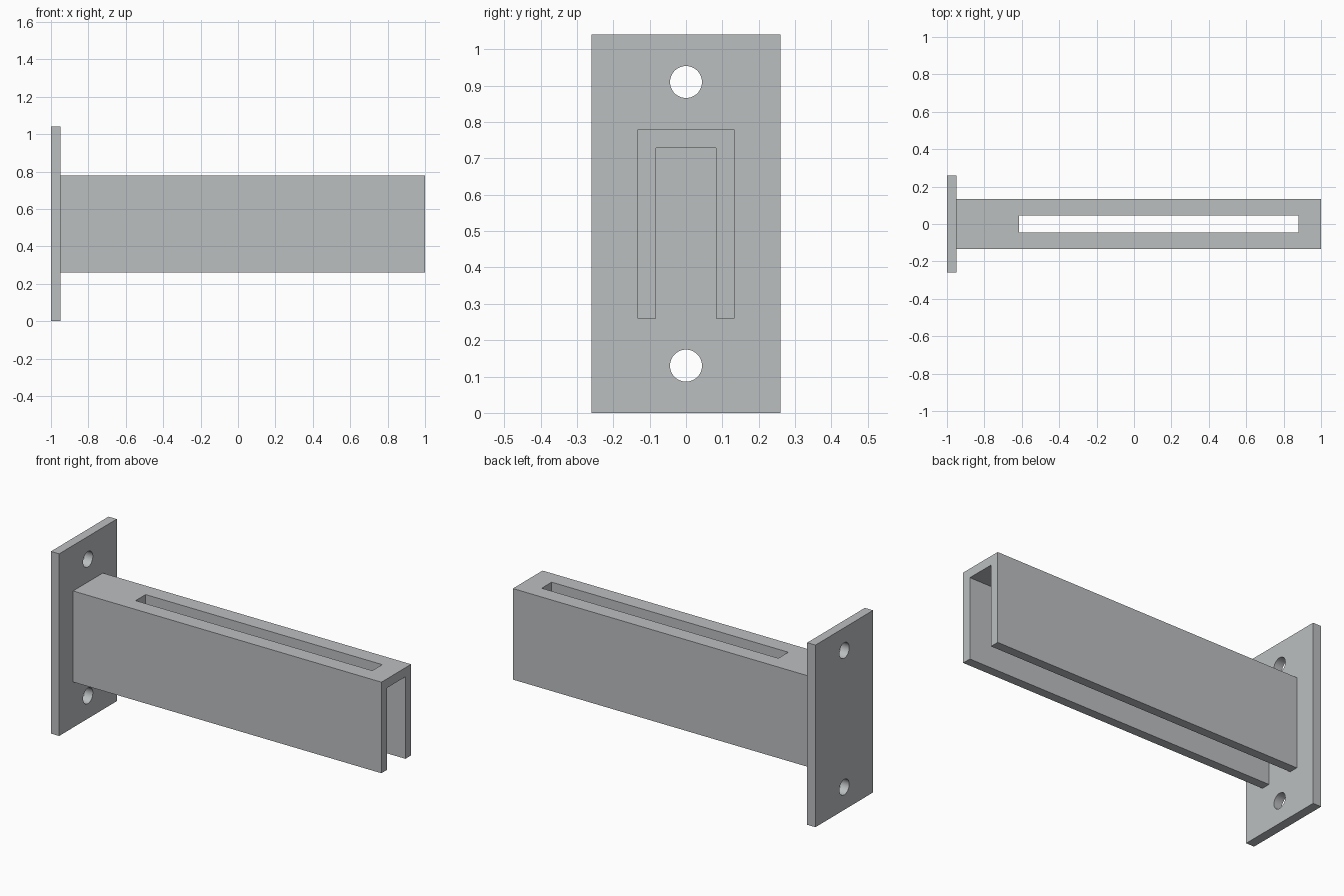
import bpy
import bmesh
from mathutils import Matrix, Vector

default = bpy.data.objects.get("Cube")
if default:
    bpy.data.objects.remove(default, do_unlink=True)

steel = bpy.data.materials.new("light grey steel")
steel.use_nodes = True
GREY = (0.50, 0.52, 0.53, 1)
steel.diffuse_color = GREY
steel.node_tree.nodes["Principled BSDF"].inputs["Base Color"].default_value = GREY


def make_object(name, bm):
    bmesh.ops.recalc_face_normals(bm, faces=bm.faces)
    mesh = bpy.data.meshes.new(name)
    bm.to_mesh(mesh)
    bm.free()
    mesh.materials.append(steel)
    obj = bpy.data.objects.new(name, mesh)
    bpy.context.collection.objects.link(obj)
    return obj


def box(name, low, high):
    low, high = Vector(low), Vector(high)
    bm = bmesh.new()
    place = Matrix.Translation((low + high) / 2) @ Matrix.Diagonal((*(high - low), 1))
    bmesh.ops.create_cube(bm, size=1, matrix=place)
    return make_object(name, bm)


def cylinder_x(name, radius, depth, centre):
    bm = bmesh.new()
    place = Matrix.Translation(centre) @ Matrix.Rotation(1.570796, 4, "Y")
    bmesh.ops.create_cone(bm, cap_ends=True, segments=48, radius1=radius,
                          radius2=radius, depth=depth, matrix=place)
    return make_object(name, bm)


def cut(target, cutter):
    """Subtract the cutter, apply the result and remove the cutter."""
    cutter.hide_render = True
    mod = target.modifiers.new("cut", "BOOLEAN")
    mod.operation = "DIFFERENCE"
    mod.solver = "EXACT"
    mod.object = cutter
    bpy.context.view_layer.objects.active = target
    bpy.ops.object.modifier_apply(modifier=mod.name)
    bpy.data.objects.remove(cutter, do_unlink=True)


# Wall plate with two bolt holes
PLATE_FACE = -0.948
plate = box("wall_plate", (-1, -0.26, 0), (PLATE_FACE, 0.26, 1.04))
for z in (0.13, 0.91):
    cut(plate, cylinder_x("bolt_hole", 0.044, 0.3, (-0.974, 0, z)))

# Arm: inverted channel extruded along x
half = [(0.134, 0.78), (0.134, 0.26), (0.082, 0.26), (0.082, 0.728)]
profile = half + [(-y, z) for y, z in reversed(half)]
bm = bmesh.new()
end = bm.faces.new([bm.verts.new((PLATE_FACE, y, z)) for y, z in profile])
grown = bmesh.ops.extrude_face_region(bm, geom=[end], use_keep_orig=True)
bmesh.ops.translate(bm, vec=(1 - PLATE_FACE, 0, 0),
                    verts=[v for v in grown["geom"] if isinstance(v, bmesh.types.BMVert)])
arm = make_object("channel_arm", bm)

# Long slot through the top web
cut(arm, box("slot", (-0.615, -0.045, 0.6), (0.88, 0.045, 0.9)))

# Smooth hole walls, sharp edges elsewhere
for obj in (plate, arm):
    bpy.ops.object.select_all(action="DESELECT")
    obj.select_set(True)
    bpy.context.view_layer.objects.active = obj
    bpy.ops.object.shade_smooth_by_angle()
